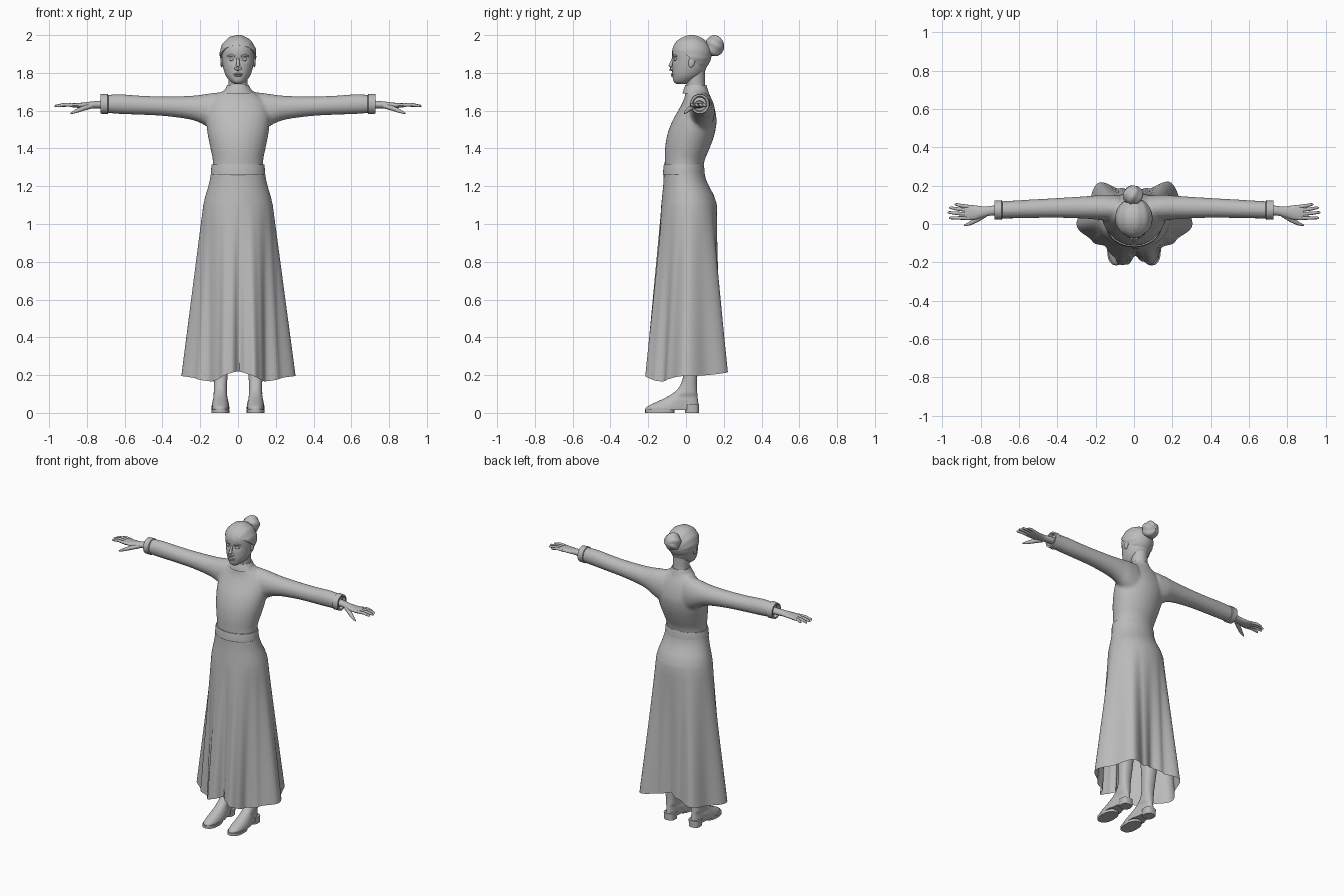
import bpy, bmesh, math
from mathutils import Vector, Matrix

if "Cube" in bpy.data.objects:
    bpy.data.objects.remove(bpy.data.objects["Cube"])

grey = bpy.data.materials.new("plain grey")
grey.diffuse_color = (0.5, 0.5, 0.5, 1)
grey.use_nodes = True
grey.node_tree.nodes["Principled BSDF"].inputs["Base Color"].default_value = grey.diffuse_color


def finish(name, bm, angle=50):
    bmesh.ops.recalc_face_normals(bm, faces=bm.faces)
    me = bpy.data.meshes.new(name)
    bm.to_mesh(me)
    bm.free()
    ob = bpy.data.objects.new(name, me)
    bpy.context.collection.objects.link(ob)
    me.materials.append(grey)
    bpy.ops.object.select_all(action='DESELECT')
    bpy.context.view_layer.objects.active = ob
    ob.select_set(True)
    bpy.ops.object.shade_smooth_by_angle(angle=math.radians(angle))
    return ob


def loft(bm, rings, caps=(True, True)):
    """Skin a list of closed rings."""
    vs = [[bm.verts.new(p) for p in r] for r in rings]
    n = len(vs[0])
    for a, b in zip(vs, vs[1:]):
        for i in range(n):
            bm.faces.new((a[i], a[(i + 1) % n], b[(i + 1) % n], b[i]))
    for cap, r in zip(caps, (vs[0], vs[-1])):
        if cap:
            bm.faces.new(r)


def smooth_rows(rows, k=4):
    """Catmull-Rom resampling of a table of section values."""
    out = []
    for i in range(len(rows) - 1):
        q = [rows[max(i - 1, 0)], rows[i], rows[i + 1], rows[min(i + 2, len(rows) - 1)]]
        for j in range(k):
            t = j / k
            out.append([0.5 * (2 * b + (c - a) * t + (2 * a - 5 * b + 4 * c - d) * t * t
                               + (3 * b - a - 3 * c + d) * t ** 3) for a, b, c, d in zip(*q)])
    return out + [list(rows[-1])]


def power(v, p):
    return math.copysign(abs(v) ** p, v)


def ring_z(z, xh, yf, yb, cx=0, n=32, p=1.0):
    return [(cx + xh * power(math.cos(a), p), (yf + yb) / 2 + (yb - yf) / 2 * power(math.sin(a), p), z)
            for a in (2 * math.pi * i / n for i in range(n))]


def ring_x(x, yc, yh, z0, z1, n=20):
    return [(x, yc + yh * math.cos(a), (z0 + z1) / 2 + (z1 - z0) / 2 * math.sin(a))
            for a in (2 * math.pi * i / n for i in range(n))]


def ball(bm, c, r, rot=0, u=20, v=12):
    m = Matrix.Translation(c) @ Matrix.Rotation(rot, 4, 'X') @ Matrix.Diagonal((*r, 1))
    return bmesh.ops.create_uvsphere(bm, u_segments=u, v_segments=v, radius=1, matrix=m)['verts']


def tube(bm, pts, radii, n=10):
    pts = [Vector(p) for p in pts]
    rings = []
    for i, (p, r) in enumerate(zip(pts, radii)):
        d = (pts[min(i + 1, len(pts) - 1)] - pts[max(i - 1, 0)]).normalized()
        u = d.cross(Vector((0, 0.05, 1))).normalized()
        w = d.cross(u)
        rings.append([p + r * (u * math.cos(a) + w * math.sin(a))
                      for a in (2 * math.pi * j / n for j in range(n))])
    loft(bm, rings)


# bodice: torso and sleeves fused into one smooth garment
bm = bmesh.new()
torso = [(1.28, .134, -.113, .088), (1.34, .134, -.113, .10), (1.40, .146, -.111, .125),
         (1.47, .160, -.100, .150), (1.54, .168, -.075, .162), (1.60, .165, -.042, .155),
         (1.65, .145, -.015, .140), (1.685, .105, -.005, .125), (1.715, .066, -.003, .112)]
loft(bm, [ring_z(*r) for r in smooth_rows(torso)])
sleeve = [(.08, .08, .070, 1.47, 1.70), (.15, .085, .068, 1.505, 1.692), (.20, .086, .063, 1.535, 1.684),
          (.27, .086, .058, 1.556, 1.678), (.40, .084, .052, 1.572, 1.676), (.52, .080, .049, 1.578, 1.680),
          (.62, .076, .047, 1.582, 1.687), (.71, .073, .045, 1.588, 1.683)]
for s in (-1, 1):
    loft(bm, [ring_x(s * r[0], *r[1:]) for r in smooth_rows(sleeve)])
bodice = finish("bodice", bm, 60)
mod = bodice.modifiers.new("fuse", 'REMESH')
mod.mode, mod.voxel_size, mod.use_smooth_shade = 'VOXEL', 0.009, True
mod = bodice.modifiers.new("soften", 'SMOOTH')
mod.factor, mod.iterations = 0.5, 6
for m in ("fuse", "soften"):
    bpy.ops.object.modifier_apply(modifier=m)

# collar and front placket
bm = bmesh.new()
loft(bm, [ring_z(1.692, .088, -.018, .122), ring_z(1.715, .067, -.012, .114),
          ring_z(1.735, .057, -.004, .108), ring_z(1.733, .050, .002, .102)], (False, False))
finish("collar", bm)

# skirt: waistband and hips flaring into a folded hem
folds = [(0, .305), (25, .27), (48, .29), (68, .20), (90, .165), (112, .20), (132, .285), (155, .26),
         (180, .30), (203, .235), (218, .19), (238, .20), (250, .225), (261, .215), (272, .165),
         (283, .20), (292, .232), (304, .215), (320, .19), (338, .235), (360, .305)]
N = 120


def hem_radius(deg):
    for (a, r), (b, q) in zip(folds, folds[1:]):
        if a <= deg <= b:
            t = (1 - math.cos(math.pi * (deg - a) / (b - a))) / 2
            return r + (q - r) * t


waist = [(1.312, .138, -.116, .092), (1.25, .146, -.118, .102), (1.20, .157, -.121, .122),
         (1.15, .172, -.126, .148), (1.10, .184, -.131, .164)]
rings = [ring_z(*r, n=N) for r in smooth_rows(waist, 3)]
hip = rings[-1]
hem = []
for i in range(N):
    a = 2 * math.pi * i / N
    r = hem_radius(360 * i / N)
    side = abs(math.cos(a))
    z = (.25 if math.sin(a) > 0 else .22) * (1 - side) + .195 * side
    if math.sin(a) < 0:
        z -= .035 * math.sin(2 * a) ** 2
    hem.append(Vector((r * math.cos(a), r * math.sin(a), z)))
for k in range(1, 13):
    rings.append([Vector(p).lerp(q, k / 12) for p, q in zip(hip, hem)])
bm = bmesh.new()
loft(bm, rings, (False, False))
finish("skirt", bm, 60)

# waistband seams
bm = bmesh.new()
loft(bm, [ring_z(z, .138 + e, -.116 - e, .093 + e, n=48)
          for z, e in ((1.314, -.006), (1.314, .001), (1.306, .003), (1.265, .006), (1.258, .002))], (False, False))
finish("waistband", bm, 30)

# head and neck
bm = bmesh.new()
neck = [(1.69, .056, .000, .108), (1.73, .050, .002, .102), (1.77, .050, .000, .100), (1.83, .052, .00, .10)]
loft(bm, [ring_z(*r) for r in smooth_rows(neck)])
finish("neck", bm)
bm = bmesh.new()
skull = [(1.742, .020, -.052, .000), (1.755, .040, -.066, .040), (1.78, .061, -.071, .075),
         (1.81, .074, -.073, .100), (1.85, .083, -.072, .115), (1.89, .087, -.073, .122),
         (1.93, .086, -.071, .122), (1.965, .072, -.052, .105), (1.985, .045, -.022, .075), (1.992, .012, .01, .04)]
loft(bm, [ring_z(*r) for r in smooth_rows(skull)])
# eye sockets pressed in
for v in bm.verts:
    if v.co.y < 0:
        d = ((abs(v.co.x) - .034) / .02) ** 2 + ((v.co.z - 1.872) / .014) ** 2
        v.co.y += .010 * math.exp(-d)
finish("head", bm)

# face features
bm = bmesh.new()
tube(bm, [(0, -.066, 1.885), (0, -.074, 1.86), (0, -.083, 1.835), (0, -.080, 1.82), (0, -.07, 1.814)],
     [.006, .008, .011, .012, .006])
for s in (-1, 1):
    ball(bm, (s * .012, -.074, 1.822), (.008, .009, .007))
finish("nose", bm)
bm = bmesh.new()
ball(bm, (0, -.072, 1.794), (.024, .009, .005))
ball(bm, (0, -.071, 1.785), (.020, .009, .005))
finish("lips", bm)
for s, side in ((-1, "left"), (1, "right")):
    bm = bmesh.new()
    ball(bm, (s * .034, -.055, 1.871), (.014, .010, .008))
    finish(side + "_eye", bm)
    bm = bmesh.new()
    tube(bm, [(s * .016, -.068, 1.888), (s * .036, -.064, 1.894), (s * .056, -.050, 1.888)], [.004, .006, .003])
    finish(side + "_brow", bm)
    bm = bmesh.new()
    ball(bm, (s * .086, .030, 1.858), (.008, .017, .030), -.2)
    finish(side + "_ear", bm)

# hair: ridged cap trimmed along the hairline
bm = bmesh.new()
mid = Vector((0, .029, 1.898))
for v in ball(bm, mid, (.097, .106, .102), 0, 64, 32):
    d = v.co - mid
    v.co = mid + d * (1 + .013 * math.sin(14 * math.atan2(d.x, d.z + .03)) * min(1, abs(d.x) / .03))
bmesh.ops.bisect_plane(bm, geom=bm.verts[:] + bm.edges[:] + bm.faces[:], plane_co=(0, -.062, 1.945),
                       plane_no=(0, -.62, -.78), clear_outer=True)
bmesh.ops.holes_fill(bm, edges=[e for e in bm.edges if e.is_boundary])
finish("hair", bm)

# bun: coiled ridges
bm = bmesh.new()
mid = Vector((-.005, .150, 1.942))
for v in ball(bm, mid, (.052, .050, .055), 0, 48, 24):
    d = v.co - mid
    v.co = mid + d * (1 + .05 * math.sin(5 * math.atan2(d.z, d.x) + 60 * d.y))
finish("bun", bm)

palm = [(.68, .072, .026, 1.612, 1.655), (.74, .070, .025, 1.612, 1.652), (.78, .064, .027, 1.612, 1.648),
        (.83, .060, .037, 1.614, 1.642), (.87, .060, .040, 1.617, 1.640), (.885, .060, .036, 1.621, 1.637)]
for s, side in ((-1, "left"), (1, "right")):
    # cuff
    bm = bmesh.new()
    loft(bm, [ring_x(s * x, .073, .045 + e, 1.588 - e, 1.683 + e, 32)
              for x, e in ((.685, -.003), (.69, .006), (.71, .005), (.727, .004), (.727, -.006), (.70, -.014))])
    finish(side + "_cuff", bm, 40)
    # hand and fingers
    bm = bmesh.new()
    loft(bm, [ring_x(s * r[0], *r[1:]) for r in smooth_rows(palm)])
    for y0, y1, tip in ((.090, .102, .935), (.071, .085, .965), (.051, .060, .972), (.031, .032, .965)):
        m = (.87 + tip) / 2
        tube(bm, [(s * .86, y0, 1.628), (s * m, (y0 + y1) / 2, 1.632), (s * (tip - .008), y1, 1.625),
                  (s * tip, y1, 1.623)], [.010, .009, .007, .003])
    tube(bm, [(s * .775, .050, 1.625), (s * .82, .022, 1.612), (s * .855, .003, 1.598), (s * .885, -.008, 1.585)],
         [.014, .013, .010, .004])
    finish(side + "_hand", bm)

    # leg and boot
    bm = bmesh.new()
    cx = s * .093
    boot = [(.60, .052, -.03, .075), (.40, .050, -.02, .085), (.28, .043, -.014, .072), (.20, .038, -.014, .060),
            (.14, .034, -.034, .058), (.10, .036, -.075, .060), (.07, .040, -.130, .063),
            (.045, .045, -.185, .066), (.028, .047, -.212, .067), (.016, .046, -.214, .066)]
    rings = []
    for r in smooth_rows(boot, 3):
        ring = ring_z(*r, cx=cx, n=24, p=.85)
        # slim the heel end
        rings.append([(cx + (x - cx) * (.78 if y > -.03 and z < .1 else 1), y, z) for x, y, z in ring])
    loft(bm, rings)
    finish(side + "_boot", bm)
    # sole and heel
    bm = bmesh.new()
    loft(bm, [ring_z(z, .047, -.216, -.06, cx, 24, .85) for z in (0, .018)])
    loft(bm, [ring_z(z, w, -.005, .069, cx, 24, .7) for z, w in ((0, .036), (.045, .039))])
    finish(side + "_sole", bm, 40)
